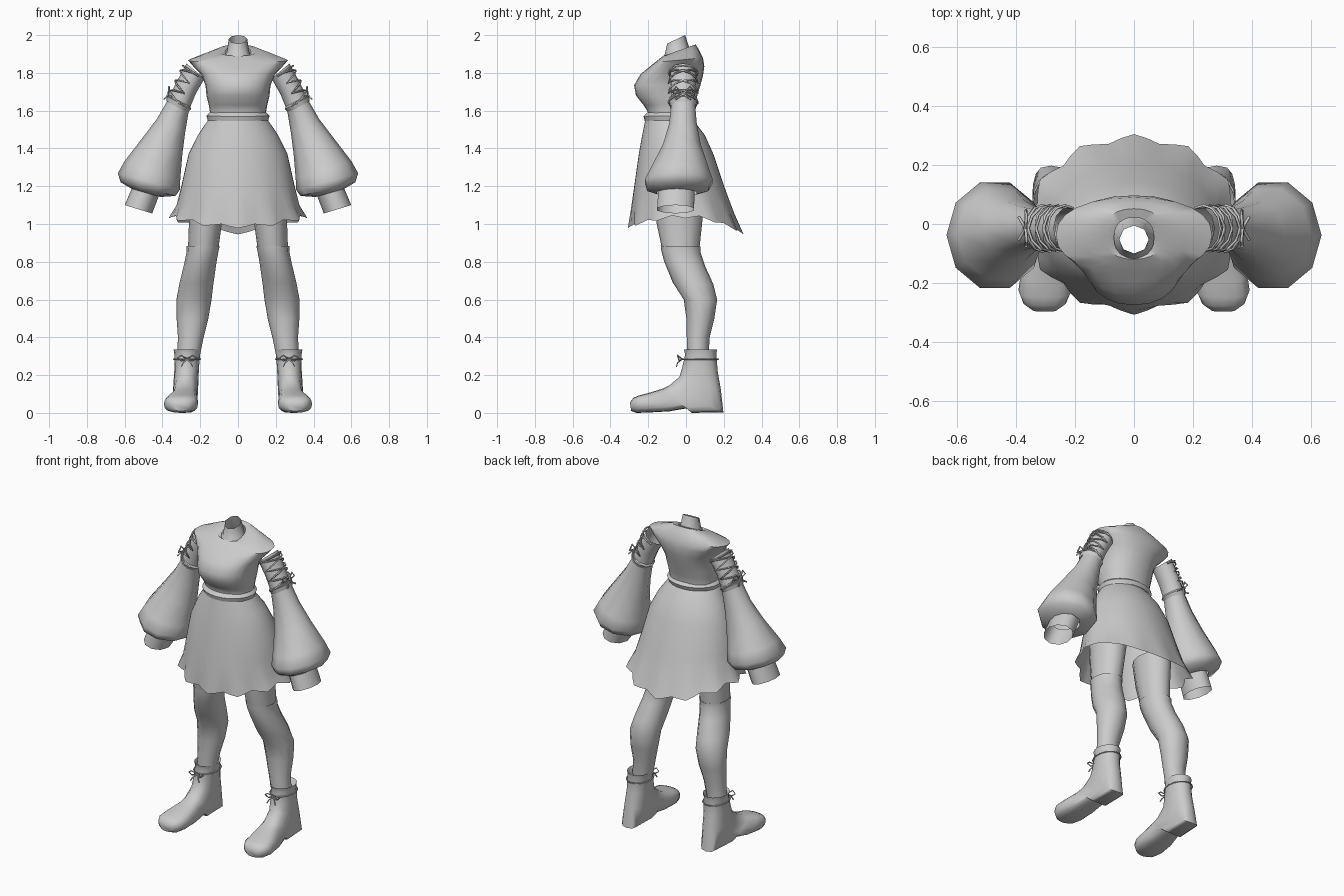
import bpy, math
from mathutils import Vector as V


def ring(c, u, v, n=16, e=2.0):
    """Superellipse ring around c with half-axes u and v."""
    def s(t):
        return math.copysign(abs(t) ** (2 / e), t)
    return [V(c) + V(u) * s(math.cos(2 * math.pi * i / n)) + V(v) * s(math.sin(2 * math.pi * i / n))
            for i in range(n)]


def side_ring(f, b, w, xc=0.0, n=16, e=2.0):
    """Ring given by its front and back points (y, z) and its half width in x."""
    f, b = V((xc, *f)), V((xc, *b))
    return ring((f + b) / 2, (w, 0, 0), (b - f) / 2, n, e)


def arm_ring(x, y, z, r, ry, deg, n=10):
    """Ring across the arm, tilted deg outward from vertical."""
    t = math.radians(deg)
    return ring((x, y, z), (r * math.cos(t), 0, r * math.sin(t)), (0, ry, 0), n)


def loft(name, rings, mirror=False, caps=(), angle=50):
    n = len(rings[0])
    verts = [p for r in rings for p in r]
    faces = [(k * n + i, k * n + (i + 1) % n, (k + 1) * n + (i + 1) % n, (k + 1) * n + i)
             for k in range(len(rings) - 1) for i in range(n)]
    for k in caps:
        faces.append([k * n + i for i in range(n)])
    me = bpy.data.meshes.new(name)
    me.from_pydata(verts, [], faces)
    ob = bpy.data.objects.new(name, me)
    bpy.context.collection.objects.link(ob)
    bpy.ops.object.select_all(action='DESELECT')
    ob.select_set(True)
    bpy.context.view_layer.objects.active = ob
    bpy.ops.object.mode_set(mode='EDIT')
    bpy.ops.mesh.select_all(action='SELECT')
    bpy.ops.mesh.normals_make_consistent(inside=False)
    bpy.ops.object.mode_set(mode='OBJECT')
    bpy.ops.object.shade_smooth_by_angle(angle=math.radians(angle))
    if mirror:
        ob.modifiers.new("mirror", 'MIRROR').use_mirror_merge = False
    return ob


def cords(name, paths, r):
    """Thin cords along point lists, on both sides of the body."""
    cu = bpy.data.curves.new(name, 'CURVE')
    cu.dimensions = '3D'
    cu.bevel_depth = r
    cu.bevel_resolution = 0
    for sx in (1, -1):
        for pts in paths:
            sp = cu.splines.new('POLY')
            sp.points.add(len(pts) - 1)
            for q, p in zip(sp.points, pts):
                q.co = (p[0] * sx, p[1], p[2], 1)
    bpy.context.collection.objects.link(bpy.data.objects.new(name, cu))


# Bodice with bust, cap shoulders and dipped neckline
loft("bodice", [side_ring(*a, n=24, e=2.25) for a in (
    ((-.21, 1.54), (.035, 1.54), .155), ((-.2, 1.59), (.035, 1.59), .148),
    ((-.225, 1.63), (.045, 1.63), .155), ((-.265, 1.68), (.06, 1.68), .167),
    ((-.275, 1.735), (.075, 1.73), .172), ((-.24, 1.795), (.09, 1.785), .195),
    ((-.195, 1.83), (.097, 1.835), .235), ((-.165, 1.855), (.09, 1.88), .265),
    ((-.14, 1.875), (.07, 1.92), .18), ((-.12, 1.89), (.052, 1.95), .105),
    ((-.115, 1.88), (.022, 1.94), .068))])

# Neck, open on top with a slanted rim
loft("neck", [side_ring(*a, n=8) for a in (
    ((-.14, 1.85), (.03, 1.9), .085), ((-.112, 1.9), (.02, 1.925), .058),
    ((-.1, 1.955), (-.005, 2.0), .05))])

# Waist frill
loft("waist_frill", [side_ring(*a, n=24) for a in (
    ((-.205, 1.59), (.035, 1.59), .15), ((-.225, 1.57), (.055, 1.575), .167),
    ((-.218, 1.545), (.045, 1.55), .16))])

# Skirt with a hem of twelve pointed pleats, longer at front and back
N = 48
skirt = []
for z, rx, yf, yb, k in ((1.555, .155, -.215, .035, 0), (1.47, .213, -.232, .1, 0),
                         (1.37, .262, -.25, .145, 0), (1.2, .3, -.275, .205, .1),
                         (1.1, .325, -.292, .255, .5), (1.03, .368, -.308, .305, 1)):
    r = []
    for i in range(N):
        a = 2 * math.pi * i / N
        p = abs((i % 4) / 4 - .5) * 2
        f = 1 - .08 * k * k * (1 - p)
        s = math.sin(a)
        drop = (.052 if s < 0 else .085) * s * s * k - .018 * k * k * (1 - p)
        r.append(V((rx * f * math.cos(a), (yf + yb) / 2 + (yb - yf) / 2 * f * s, z - drop)))
    skirt.append(r)
loft("skirt", skirt, angle=40)

# Balloon sleeves and cuffs
loft("sleeve", [arm_ring(*a) for a in (
    (.225, -.015, 1.81, .062, .072, 40), (.275, -.015, 1.72, .06, .068, 32),
    (.315, -.015, 1.63, .062, .066, 28), (.355, -.016, 1.52, .083, .077, 25),
    (.402, -.022, 1.41, .115, .105, 21), (.453, -.033, 1.285, .155, .16, 18),
    (.472, -.038, 1.225, .17, .188, 15), (.476, -.043, 1.185, .15, .17, 14),
    (.487, -.05, 1.165, .08, .11, 16))], True)
loft("cuff", [arm_ring(*a) for a in (
    (.482, -.05, 1.19, .074, .1, 16), (.527, -.055, 1.078, .076, .103, 17))], True)
loft("sleeve_frill", [arm_ring(*a) for a in (
    (.308, -.015, 1.65, .063, .068, 28), (.312, -.015, 1.642, .073, .076, 28),
    (.322, -.015, 1.62, .064, .07, 28))], True)


# Criss-cross lacing on the upper arms
def on_arm(s, deg, lift=.008):
    a, t = math.radians(deg), math.radians(34)
    c = V((.235, -.015, 1.80)).lerp(V((.314, -.015, 1.64)), s)
    return c + V((math.cos(t), 0, math.sin(t))) * math.cos(a) * (.062 + lift) \
        + V((0, math.sin(a) * (.07 + lift), 0))


lacing = []
for sg in (1, -1):
    path = []
    for i in range(3):
        d = sg * (-1) ** i
        path += [on_arm((i + j / 6) / 3, d * (-95 + 190 * j / 6)) for j in range(7)]
    lacing.append(path)
    lacing.append([on_arm(.95, 0), on_arm(.75, sg * 22, .03), on_arm(.9, sg * 38, .03), on_arm(.95, 0)])
    lacing.append([on_arm(.95, 0), on_arm(1.15, sg * 25, .025)])
lacing += [[on_arm(s, d) for d in range(-120, 121, 30)] for s in (.0, .97)]
cords("arm_lacing", lacing, .005)

# Legs: bare thigh, stocking with raised top band
loft("thigh", [side_ring(*a, n=12) for a in (
    ((-.17, 1.15), (.1, 1.15), .098, .165), ((-.155, 1.0), (.085, 1.0), .087, .173),
    ((-.125, .86), (.07, .86), .08, .185))], True, (0,))
loft("stocking", [side_ring(*a, n=12) for a in (
    ((-.12, .875), (.065, .875), .076, .184), ((-.134, .885), (.078, .88), .088, .185),
    ((-.13, .855), (.077, .85), .084, .188), ((-.115, .8), (.1, .78), .085, .2),
    ((-.07, .69), (.145, .68), .09, .22), ((-.012, .6), (.165, .6), .093, .233),
    ((.002, .5), (.15, .5), .084, .241), ((.004, .4), (.125, .4), .068, .25),
    ((.004, .3), (.12, .3), .06, .262))], True)

# Boots, one sweep from shaft to toe, with a raised arch
loft("boot", [side_ring(*a, n=16, e=e) for *a, e in (
    ((.01, .3), (.14, .3), .058, .268, 2), ((-.012, .335), (.165, .335), .073, .268, 2),
    ((-.004, .31), (.16, .315), .068, .269, 2), ((-.02, .24), (.168, .22), .065, .272, 2.2),
    ((-.035, .19), (.185, .12), .066, .276, 2.4), ((-.085, .148), (.198, .003), .066, .28, 3.2),
    ((-.12, .13), (.03, 0), .068, .283, 3.2), ((-.14, .123), (.005, .024), .07, .286, 3.2),
    ((-.2, .105), (-.09, .008), .085, .296, 3), ((-.25, .092), (-.2, .002), .09, .302, 2.8),
    ((-.278, .08), (-.262, 0), .072, .303, 2.6), ((-.297, .055), (-.29, .01), .04, .303, 2.4))],
    True, (0, 11))

# Boot laces tied in bows at the ankle
bow = []
for sg in (1, -1):
    bow.append([(.27, -.02, .285), (.27 + sg * .03, -.045, .305), (.27 + sg * .05, -.04, .29),
                (.27 + sg * .03, -.035, .275), (.27, -.02, .285)])
    bow.append([(.27, -.02, .285), (.27 + sg * .02, -.045, .265), (.27 + sg * .03, -.05, .245)])
bow.append([tuple(p) for p in ring((.27, .077, .285), (.071, 0, 0), (0, .095, 0), 16)] + [(.341, .077, .285)])
cords("boot_laces", bow, .004)
